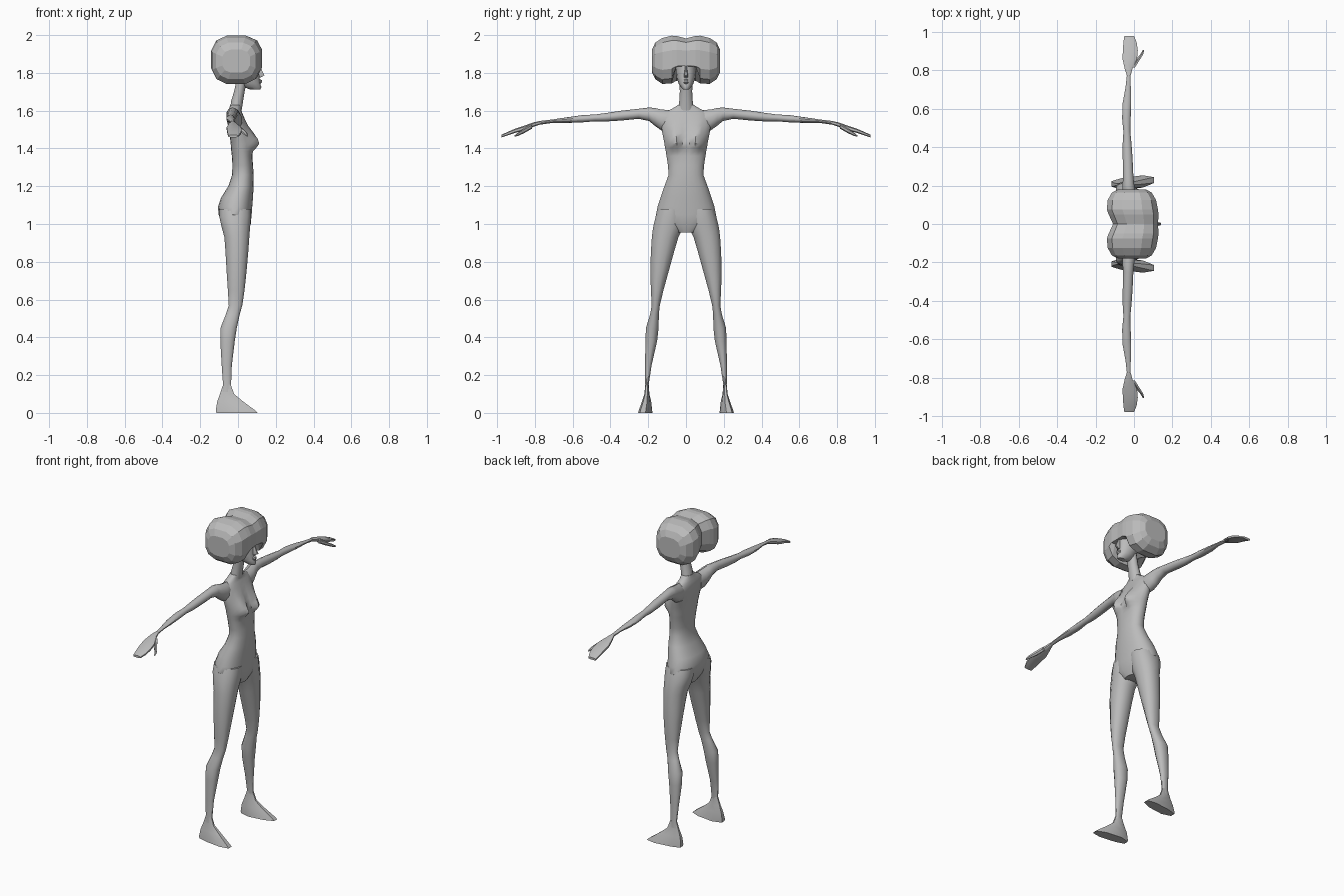
import bpy, bmesh, math
from mathutils import Vector

grey = bpy.data.materials.new("plain_grey")
grey.diffuse_color = (0.5, 0.5, 0.5, 1)


def finish(name, bm, smooth=True, angle=40):
    bmesh.ops.recalc_face_normals(bm, faces=bm.faces)
    me = bpy.data.meshes.new(name)
    bm.to_mesh(me)
    bm.free()
    me.materials.append(grey)
    ob = bpy.data.objects.new(name, me)
    bpy.context.collection.objects.link(ob)
    if smooth:
        bpy.ops.object.select_all(action='DESELECT')
        ob.select_set(True)
        bpy.context.view_layer.objects.active = ob
        bpy.ops.object.shade_smooth_by_angle(angle=math.radians(angle))
    return ob


def loft(name, axis, secs, n=10, power=1.0, side=1, tweak=None, smooth=True, angle=40):
    """Each section is (position, x0, x1, b0, b1); b is y when axis is z, and z when axis is y."""
    bm = bmesh.new()
    rings = []
    for t, x0, x1, b0, b1 in secs:
        ring = []
        for i in range(n):
            a = 2 * math.pi * (i + 0.5) / n
            c, s = math.cos(a), math.sin(a)
            c = math.copysign(abs(c) ** power, c)
            s = math.copysign(abs(s) ** power, s)
            x = (x0 + x1) / 2 + c * (x1 - x0) / 2
            b = (b0 + b1) / 2 + s * (b1 - b0) / 2
            p = Vector((x, b, t) if axis == 'z' else (x, t, b))
            if tweak:
                p = tweak(p)
            p.y *= side
            ring.append(bm.verts.new(p))
        rings.append(ring)
    for lo, hi in zip(rings, rings[1:]):
        for i in range(n):
            j = (i + 1) % n
            bm.faces.new((lo[i], lo[j], hi[j], hi[i]))
    bm.faces.new(rings[0])
    bm.faces.new(rings[-1])
    return finish(name, bm, smooth, angle)


def sym(rows):
    return [(z, x0, x1, -w, w) for z, x0, x1, w in rows]


# Torso, with the bust pushed out of the front surface
def bust(p):
    if p.x > 0.02:
        dz = (p.z - 1.425) / (0.075 if p.z > 1.425 else 0.032)
        dy = (abs(p.y) - 0.058) / 0.034
        p.x += 0.052 * math.exp(-dz * dz - dy * dy)
    return p


loft("torso", 'z', sym([
    (0.955, -0.06, 0.05, 0.05), (1.0, -0.085, 0.068, 0.13), (1.05, -0.103, 0.073, 0.16),
    (1.09, -0.107, 0.076, 0.152), (1.14, -0.09, 0.08, 0.136), (1.2, -0.052, 0.083, 0.115),
    (1.26, -0.032, 0.083, 0.093), (1.31, -0.03, 0.08, 0.096), (1.36, -0.033, 0.076, 0.104),
    (1.385, -0.036, 0.073, 0.108), (1.405, -0.038, 0.07, 0.112), (1.425, -0.039, 0.068, 0.115),
    (1.45, -0.042, 0.064, 0.12), (1.48, -0.046, 0.058, 0.126), (1.52, -0.054, 0.047, 0.132),
    (1.56, -0.058, 0.034, 0.132), (1.59, -0.054, 0.022, 0.115), (1.607, -0.048, 0.016, 0.08),
    (1.63, -0.042, 0.018, 0.042)]), n=24, power=0.9, tweak=bust)

# Neck and face
loft("neck", 'z', sym([
    (1.6, -0.043, 0.02, 0.045), (1.65, -0.038, 0.028, 0.037),
    (1.7, -0.022, 0.036, 0.034), (1.78, -0.005, 0.052, 0.036)]), n=12)
loft("face", 'z', sym([
    (1.713, 0.06, 0.12, 0.016), (1.725, 0.03, 0.125, 0.028), (1.745, 0.01, 0.118, 0.04),
    (1.775, -0.01, 0.115, 0.05), (1.81, -0.02, 0.112, 0.054), (1.85, -0.02, 0.11, 0.05)]), n=14)
loft("nose", 'z', sym([
    (1.776, 0.1, 0.122, 0.011), (1.787, 0.1, 0.143, 0.011),
    (1.81, 0.1, 0.131, 0.007), (1.838, 0.1, 0.117, 0.005)]), n=6)
loft("lips", 'z', sym([
    (1.742, 0.1, 0.118, 0.01), (1.75, 0.1, 0.127, 0.016),
    (1.762, 0.1, 0.127, 0.014), (1.768, 0.1, 0.116, 0.008)]), n=8)


# Faceted hair with two lobes, lifted over the face
def fringe(p):
    if abs(p.y) < 0.06 and p.x > 0.02:
        p.z = max(p.z, 1.835)
    return p


half = [(0.18, -0.085, 0.065, 1.8, 1.925), (0.163, -0.118, 0.095, 1.765, 1.962),
        (0.125, -0.14, 0.118, 1.738, 1.988), (0.075, -0.145, 0.128, 1.742, 2.0),
        (0.05, -0.135, 0.131, 1.755, 1.998)]
hair = [(-y, *r) for y, *r in half] + [(0, -0.112, 0.128, 1.77, 1.985)] + half[::-1]
loft("hair", 'y', hair, n=12, power=0.72, tweak=fringe, smooth=False)

for side, tag in ((1, "left"), (-1, "right")):
    # Arm from shoulder to wrist
    loft(tag + "_arm", 'y', [
        (0.085, -0.05, 0.02, 1.485, 1.603), (0.13, -0.058, 0.022, 1.495, 1.606),
        (0.165, -0.062, 0.012, 1.52, 1.614), (0.195, -0.062, 0.004, 1.545, 1.617),
        (0.25, -0.058, -0.002, 1.557, 1.61), (0.34, -0.06, -0.006, 1.548, 1.6),
        (0.42, -0.06, -0.012, 1.543, 1.588), (0.48, -0.056, -0.018, 1.544, 1.58),
        (0.55, -0.063, -0.016, 1.538, 1.576), (0.63, -0.06, -0.014, 1.535, 1.565),
        (0.71, -0.045, -0.016, 1.535, 1.553), (0.78, -0.037, -0.018, 1.525, 1.545)],
        n=10, side=side)
    # Flat hand with thumb
    loft(tag + "_hand", 'y', [
        (0.77, -0.037, -0.018, 1.527, 1.547), (0.81, -0.05, -0.006, 1.513, 1.538),
        (0.86, -0.062, 0.018, 1.493, 1.52), (0.905, -0.06, 0.022, 1.482, 1.505),
        (0.945, -0.057, 0.016, 1.468, 1.488), (0.978, -0.052, 0.002, 1.458, 1.472)],
        n=8, power=0.7, side=side, angle=30)
    loft(tag + "_thumb", 'y', [
        (0.815, -0.018, 0.006, 1.505, 1.53), (0.855, 0.006, 0.032, 1.482, 1.507),
        (0.885, 0.032, 0.05, 1.468, 1.487), (0.907, 0.046, 0.054, 1.462, 1.47)],
        n=6, side=side)
    # Leg from hip to ankle
    loft(tag + "_leg", 'z', [
        (0.11, -0.085, -0.035, 0.197, 0.219), (0.15, -0.08, -0.036, 0.197, 0.216),
        (0.25, -0.087, -0.032, 0.182, 0.217), (0.38, -0.095, -0.016, 0.152, 0.216),
        (0.45, -0.094, -0.005, 0.144, 0.213), (0.52, -0.066, 0.01, 0.143, 0.191),
        (0.57, -0.05, 0.024, 0.138, 0.182), (0.65, -0.055, 0.036, 0.118, 0.187),
        (0.75, -0.062, 0.047, 0.09, 0.19), (0.85, -0.068, 0.056, 0.062, 0.188),
        (0.93, -0.074, 0.062, 0.038, 0.183), (0.98, -0.088, 0.066, 0.012, 0.177),
        (1.04, -0.102, 0.072, 0.004, 0.163), (1.08, -0.1, 0.072, 0.005, 0.15)],
        n=12, power=0.9, side=side)

    # Wedge foot, splayed outwards towards the toe
    def splay(p):
        p.y += 0.12 * max(p.x, -0.06)
        return p

    loft(tag + "_foot", 'z', [
        (0.0, -0.122, 0.112, 0.182, 0.25), (0.012, -0.125, 0.1, 0.184, 0.248),
        (0.06, -0.115, 0.032, 0.19, 0.236), (0.1, -0.098, -0.018, 0.2, 0.226),
        (0.15, -0.08, -0.037, 0.204, 0.222)],
        n=8, power=0.85, side=side, tweak=splay, angle=30)
